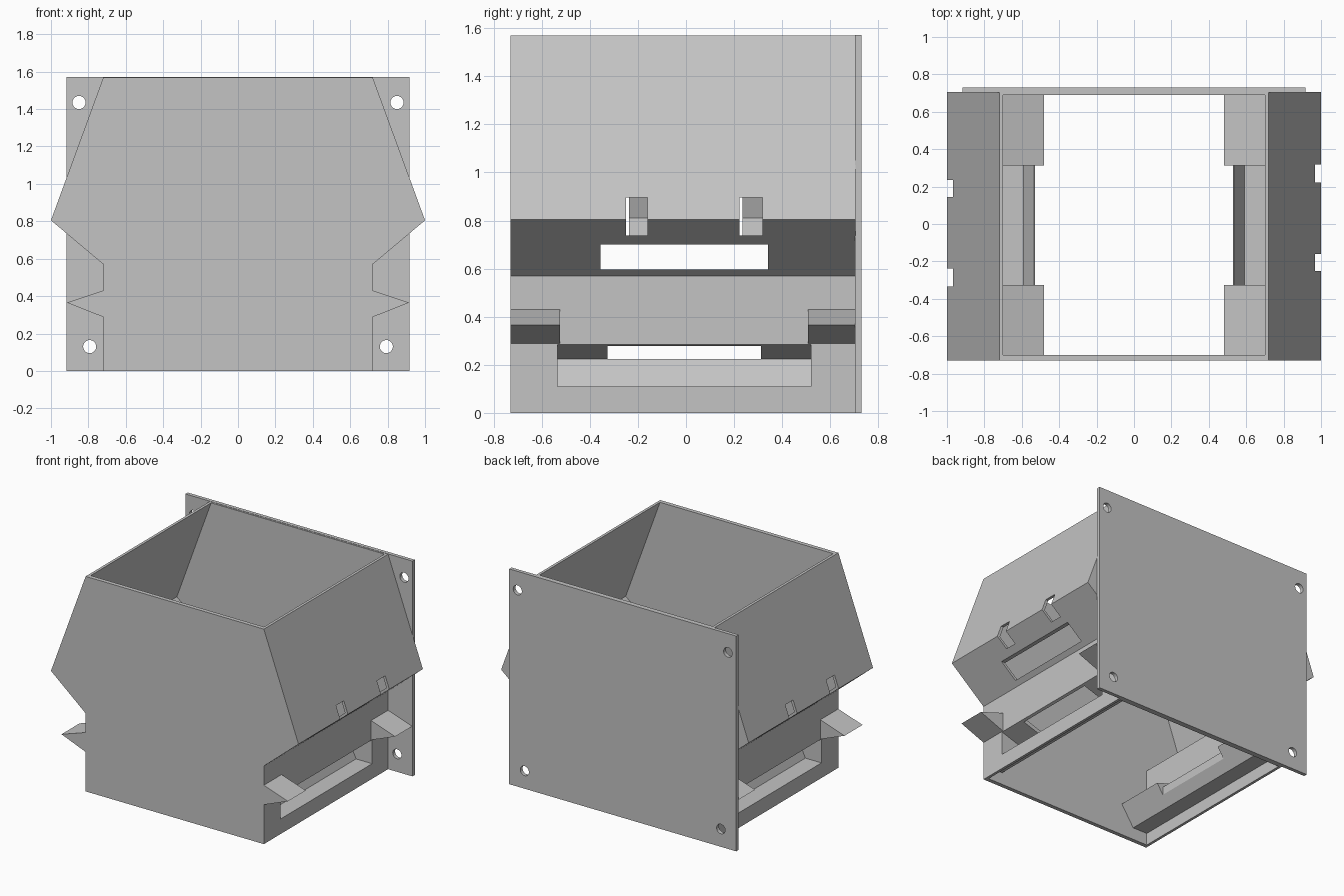
import bpy, bmesh, math
from mathutils import Matrix

cube = bpy.data.objects.get("Cube")
if cube:
    bpy.data.objects.remove(cube, do_unlink=True)

grey = bpy.data.materials.new("plain grey")
grey.use_nodes = True
colour = (0.55, 0.55, 0.55, 1)
grey.diffuse_color = colour
grey.node_tree.nodes["Principled BSDF"].inputs["Base Color"].default_value = colour


def prism(name, profile, y0, y1):
    """Extrude an (x, z) outline along y."""
    bm = bmesh.new()
    face = bm.faces.new([bm.verts.new((x, y0, z)) for x, z in profile])
    out = bmesh.ops.extrude_face_region(bm, geom=[face])
    moved = [v for v in out["geom"] if isinstance(v, bmesh.types.BMVert)]
    bmesh.ops.translate(bm, verts=moved, vec=(0, y1 - y0, 0))
    bmesh.ops.recalc_face_normals(bm, faces=bm.faces)
    mesh = bpy.data.meshes.new(name)
    bm.to_mesh(mesh)
    bm.free()
    mesh.materials.append(grey)
    obj = bpy.data.objects.new(name, mesh)
    bpy.context.collection.objects.link(obj)
    return obj


def box(name, x0, x1, y0, y1, z0, z1):
    return prism(name, [(x0, z0), (x1, z0), (x1, z1), (x0, z1)], y0, y1)


def cut(obj, cutters):
    """Subtract the cutters, bake the result and remove them."""
    for c in cutters:
        c.hide_render = True
        mod = obj.modifiers.new("cut", 'BOOLEAN')
        mod.operation, mod.solver, mod.object = 'DIFFERENCE', 'EXACT', c
    bpy.context.view_layer.update()
    graph = bpy.context.evaluated_depsgraph_get()
    mesh = bpy.data.meshes.new_from_object(obj.evaluated_get(graph))
    obj.modifiers.clear()
    obj.data = mesh
    for c in cutters:
        bpy.data.objects.remove(c, do_unlink=True)


def turned_copy(obj, name):
    """The opposite side is the same part turned half round."""
    mesh = obj.data.copy()
    mesh.transform(Matrix.Translation((0, -0.015, 0)) @ Matrix.Rotation(math.pi, 4, 'Z'))
    copy = bpy.data.objects.new(name, mesh)
    bpy.context.collection.objects.link(copy)


# Side wall: flared hopper above, inward ridge below
outer = [(0.72, 0), (0.72, 0.57), (1.0, 0.805), (0.72, 1.57)]
inner = [(0.70, 1.57), (0.977, 0.81), (0.70, 0.58), (0.70, 0.31),
         (0.48, 0.24), (0.58, 0.09), (0.70, 0.09), (0.70, 0)]
wall = prism("left_wall", outer + inner, -0.72, 0.705)

recess = [(0.8, 0.11), (0.59, 0.11), (0.535, 0.225), (0.72, 0.285), (0.8, 0.285)]
cut(wall, [
    prism("recess_cutter", recess, -0.535, 0.52),
    box("lower_slot_cutter", 0.4, 0.70, -0.327, 0.312, 0.225, 0.35),
    box("lip_cutter", 0.4, 0.53, -0.327, 0.312, 0.15, 0.30),
    box("upper_slot_cutter", 0.65, 1.1, -0.355, 0.34, 0.597, 0.70),
    box("front_notch_cutter", 0.85, 1.1, -0.25, -0.16, 0.737, 0.895),
    box("back_notch_cutter", 0.85, 1.1, 0.222, 0.318, 0.737, 0.895),
])
turned_copy(wall, "right_wall")

# Pointed fins at the corners
fin = [(0.71, 0.29), (0.72, 0.288), (0.915, 0.365), (0.72, 0.43), (0.71, 0.43)]
for end, y0, y1 in (("front", -0.72, -0.525), ("back", 0.507, 0.705)):
    piece = prism("left_" + end + "_fin", fin, y0, y1)
    other = "back" if end == "front" else "front"
    turned_copy(piece, "right_" + other + "_fin")

# Front and back panels share the full outline
half = [(0.72, 0), (0.72, 0.288), (0.915, 0.365), (0.72, 0.43)] + outer[1:]
outline = half + [(-x, z) for x, z in reversed(half)]
prism("front_panel", outline, -0.73, -0.70)
prism("back_panel", outline, 0.69, 0.705)

# Mounting plate with four screw holes
plate = box("mounting_plate", -0.917, 0.917, 0.703, 0.73, 0, 1.572)
holes = []
for side in (-1, 1):
    for x, z in ((0.85, 1.435), (0.793, 0.13)):
        ring = [(side * x + 0.035 * math.cos(a * math.tau / 24),
                 z + 0.035 * math.sin(a * math.tau / 24)) for a in range(24)]
        holes.append(prism("hole_cutter", ring, 0.6, 0.8))
cut(plate, holes)
